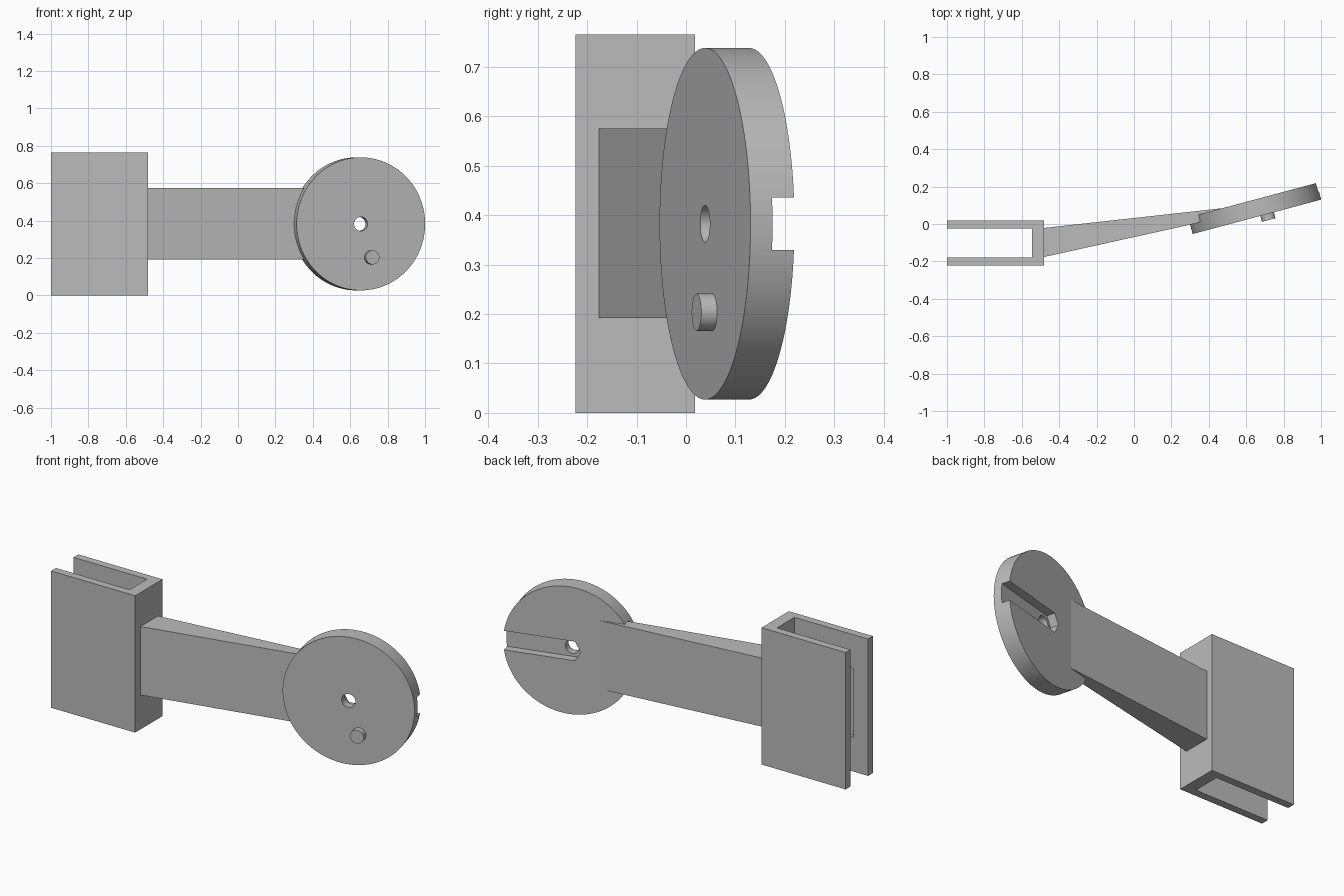
import bpy, bmesh, math
from mathutils import Matrix, Vector

if "Cube" in bpy.data.objects:
    bpy.data.objects.remove(bpy.data.objects["Cube"])

grey = bpy.data.materials.new("plain grey")
grey.use_nodes = True
grey.diffuse_color = (0.5, 0.5, 0.5, 1)
grey.node_tree.nodes["Principled BSDF"].inputs["Base Color"].default_value = (0.5, 0.5, 0.5, 1)


def prism(name, outline, low, high, frame=Matrix()):
    """Extrude a counter-clockwise outline along local z, placed by a frame."""
    bm = bmesh.new()
    base = bm.faces.new([bm.verts.new((x, y, low)) for x, y in outline])
    out = bmesh.ops.extrude_face_region(bm, geom=[base])
    top = [v for v in out["geom"] if isinstance(v, bmesh.types.BMVert)]
    bmesh.ops.translate(bm, verts=top, vec=(0, 0, high - low))
    bmesh.ops.recalc_face_normals(bm, faces=bm.faces)
    bm.transform(frame)
    mesh = bpy.data.meshes.new(name)
    bm.to_mesh(mesh)
    bm.free()
    mesh.materials.append(grey)
    obj = bpy.data.objects.new(name, mesh)
    bpy.context.collection.objects.link(obj)
    return obj


def circle(radius, sides, cx=0, cy=0):
    steps = [math.tau * i / sides for i in range(sides)]
    return [(cx + radius * math.cos(a), cy + radius * math.sin(a)) for a in steps]


def rect(x0, x1, y0, y1):
    return [(x0, y0), (x1, y0), (x1, y1), (x0, y1)]


def activate(obj):
    bpy.ops.object.select_all(action="DESELECT")
    obj.select_set(True)
    bpy.context.view_layer.objects.active = obj


def cut(obj, cutter):
    cutter.hide_render = True
    mod = obj.modifiers.new("cut", "BOOLEAN")
    mod.operation, mod.solver, mod.object = "DIFFERENCE", "EXACT", cutter
    activate(obj)
    bpy.ops.object.modifier_apply(modifier=mod.name)
    bpy.data.objects.remove(cutter)


# U-shaped clip, open on its outer end, with a shallow pocket in the front wall
FRONT, BACK, WALL = -0.223, 0.018, 0.043
u_shape = [(-1, FRONT), (-0.48, FRONT), (-0.48, BACK), (-1, BACK),
           (-1, BACK - WALL), (-0.545, BACK - WALL),
           (-0.545, FRONT + WALL), (-1, FRONT + WALL)]
clip = prism("clip", u_shape, 0, 0.765)
cut(clip, prism("pocket_cutter", rect(-0.91, -0.62, FRONT + WALL - 0.02, FRONT + WALL + 0.02),
                0.192, 0.575))

# Tapered arm, its far end buried in the disc
arm_outline = [(-0.48, -0.176), (0.33, 0.003), (0.45, 0.045), (0.47, 0.084), (-0.48, -0.021)]
prism("arm", arm_outline, 0.192, 0.575)

# Disc frame: local x across the disc, y up, z out of its front face
tilt = math.radians(15)
across = Vector((math.cos(tilt), math.sin(tilt), 0))
up = Vector((0, 0, 1))
frame = Matrix((across, up, across.cross(up))).transposed().to_4x4()
frame.translation = (0.657, 0.0385, 0.3825)
THICK = 0.092

# Disc with a centre hole and a nut groove in the back
disc = prism("disc", circle(0.3555, 128), -THICK, 0, frame)
half = 0.0535
corner = half / math.sqrt(3)
groove = [(-2 * corner, 0), (-corner, -half), (0.5, -half), (0.5, half), (-corner, half)]
cut(disc, prism("groove_cutter", groove, -THICK - 0.05, -THICK / 2, frame))
cut(disc, prism("hole_cutter", circle(0.0375, 48), -0.2, 0.1, frame))

# Small crank peg on the front of the disc
peg = prism("peg", circle(0.0375, 48, 0.0565, -0.179), -0.02, 0.033, frame)

for part in (disc, peg):
    activate(part)
    bpy.ops.object.shade_smooth_by_angle(angle=math.radians(30))
